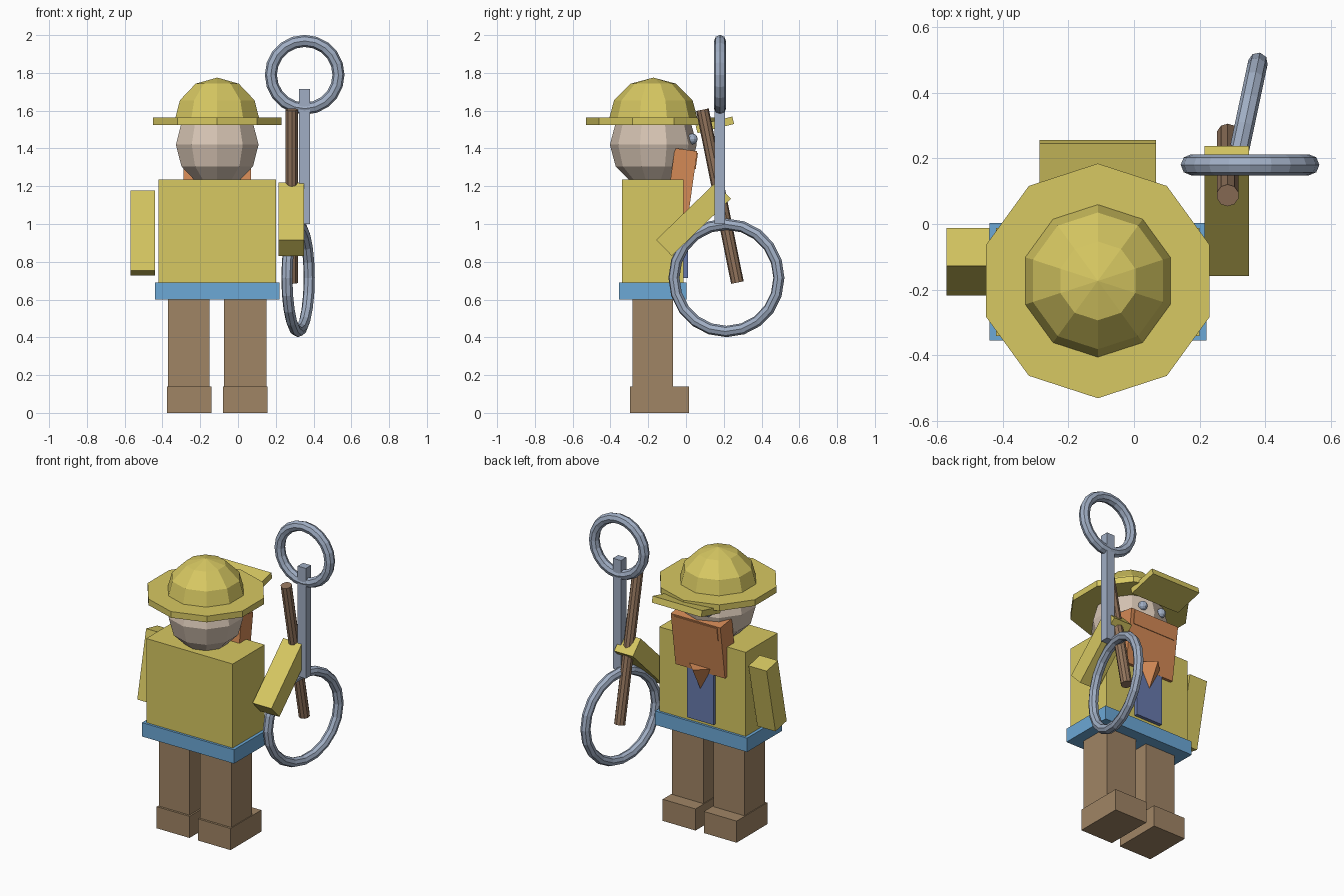
import bpy, bmesh, math
from mathutils import Vector, Matrix

cube = bpy.data.objects.get("Cube")
if cube:
    bpy.data.objects.remove(cube, do_unlink=True)


def material(name, r, g, b):
    """Material from display RGB, stored as linear values."""
    col = [((c / 255 + 0.055) / 1.055) ** 2.4 for c in (r, g, b)] + [1]
    m = bpy.data.materials.new(name)
    m.use_nodes = True
    m.diffuse_color = col
    m.node_tree.nodes["Principled BSDF"].inputs["Base Color"].default_value = col
    return m


YELLOW = material("khaki yellow", 215, 200, 98)
SKIN = material("pale skin", 215, 197, 180)
BROWN = material("trouser brown", 160, 133, 101)
BLUE = material("belt blue", 108, 168, 214)
NAVY = material("shirt blue", 104, 122, 174)
ORANGE = material("beard orange", 212, 138, 86)
STEEL = material("blue steel", 160, 174, 196)
WOOD = material("dark wood", 146, 116, 92)


def finish(name, bm, mat, loc=(0, 0, 0)):
    bmesh.ops.recalc_face_normals(bm, faces=bm.faces)
    me = bpy.data.meshes.new(name)
    bm.to_mesh(me)
    bm.free()
    me.materials.append(mat)
    ob = bpy.data.objects.new(name, me)
    ob.location = loc
    bpy.context.collection.objects.link(ob)
    return ob


def box(name, mat, centre, size, tilt=0):
    """Box tilted about x by an angle in degrees."""
    bm = bmesh.new()
    bmesh.ops.create_cube(bm, size=1)
    bmesh.ops.scale(bm, vec=size, verts=bm.verts)
    ob = finish(name, bm, mat, centre)
    ob.rotation_euler.x = math.radians(tilt)
    return ob


def span(name, mat, x, y, z):
    """Upright box given by its extents."""
    return box(name, mat, [(a + b) / 2 for a, b in (x, y, z)],
               [b - a for a, b in (x, y, z)])


def lathe(name, mat, profile, loc, sides=10):
    """Revolve (radius, height) points round z, with a corner at +y."""
    bm = bmesh.new()
    vs = [bm.verts.new((0, r, z)) for r, z in profile]
    es = [bm.edges.new(p) for p in zip(vs, vs[1:])]
    bmesh.ops.spin(bm, geom=vs + es, cent=(0, 0, 0), axis=(0, 0, 1),
                   angle=math.tau, steps=sides)
    bmesh.ops.remove_doubles(bm, verts=bm.verts, dist=1e-4)
    return finish(name, bm, mat, loc)


def arc(r, start, end, steps):
    """Arc points from polar angle start to end in degrees."""
    angles = [math.radians(start + (end - start) * i / steps) for i in range(steps + 1)]
    return [(max(0, r * math.sin(a)), r * math.cos(a)) for a in angles]


def ring(name, centre, major, minor, matrix):
    """Faceted torus lying in the xz plane before the matrix is applied."""
    tube = [(major + minor * math.cos(i * math.tau / 8),
             minor * math.sin(i * math.tau / 8)) for i in range(9)]
    ob = lathe(name, STEEL, tube, centre, 20)
    ob.data.transform(matrix @ Matrix.Rotation(math.pi / 2, 4, 'X'))
    return ob


def rod(name, mat, start, end, r):
    """Straight round stick between two points."""
    a, b = Vector(start), Vector(end)
    h = (b - a).length
    ob = lathe(name, mat, [(0, 0), (r, 0), (r, h), (0, h)], a)
    ob.rotation_euler = (b - a).to_track_quat('Z', 'Y').to_euler()
    return ob


CX, CY = -0.11, -0.173   # axis of the figure

# Legs, feet, belt and torso
for side, leg, foot in (("right", (-0.37, -0.15), (-0.375, -0.14)),
                        ("left", (-0.075, 0.15), (-0.08, 0.155))):
    span(side + "_leg", BROWN, leg, (-0.283, -0.07), (0.14, 0.61))
    span(side + "_foot", BROWN, foot, (-0.297, 0.017), (0, 0.14))
span("belt", BLUE, (-0.44, 0.22), (-0.355, 0.003), (0.60, 0.69))
span("torso", YELLOW, (-0.42, 0.20), (-0.34, -0.012), (0.68, 1.235))
span("shirt_front", NAVY, (-0.205, -0.015), (-0.03, 0.01), (0.715, 1.2))

# Arms
box("hanging_arm", YELLOW, (-0.505, -0.115, 0.953), (0.13, 0.118, 0.435), -12)
box("raised_arm", YELLOW, (0.2825, 0.04, 1.025), (0.135, 0.118, 0.435), -46)

# Head and eyes
lathe("head", SKIN, arc(0.23, 0, 180, 6), (CX, CY, 1.42))
for side, dx in (("left", 0.07), ("right", -0.07)):
    lathe(side + "_eye", STEEL, arc(0.029, 0, 180, 6), (CX + dx, 0.033, 1.45))

# Beard, moustache and chin point
box("beard", ORANGE, (CX, -0.024, 1.22), (0.355, 0.12, 0.35), -8)
box("moustache", ORANGE, (CX, 0.045, 1.335), (0.31, 0.025, 0.085), -8)
lathe("beard_point", ORANGE, [(0, 0.15), (0.08, 0.15), (0, 0)], (CX, 0.01, 0.925), 4)

# Hat
lathe("hat_dome", YELLOW, arc(0.24, 0, 90, 3) + [(0, 0)], (CX, CY, 1.535))
lathe("hat_brim", YELLOW, [(0, 0), (0.357, 0), (0.357, 0.04), (0, 0.04)], (CX, CY, 1.525))
box("hat_peak", YELLOW, (CX, 0.153, 1.525), (0.355, 0.2, 0.04), 14)

# Wooden stick in the hand
rod("stick", WOOD, (0.285, 0.272, 0.69), (0.285, 0.087, 1.605), 0.034)

# Steel post with a ring at each end
span("post", STEEL, (0.322, 0.38), (0.152, 0.206), (1.0, 1.715))
ring("upper_ring", (0.353, 0.18, 1.79), 0.179, 0.032, Matrix.Identity(4))
ring("lower_ring", (0.318, 0.214, 0.715), 0.284, 0.03,
     Matrix.Rotation(math.radians(90 - 12), 4, 'Z'))
